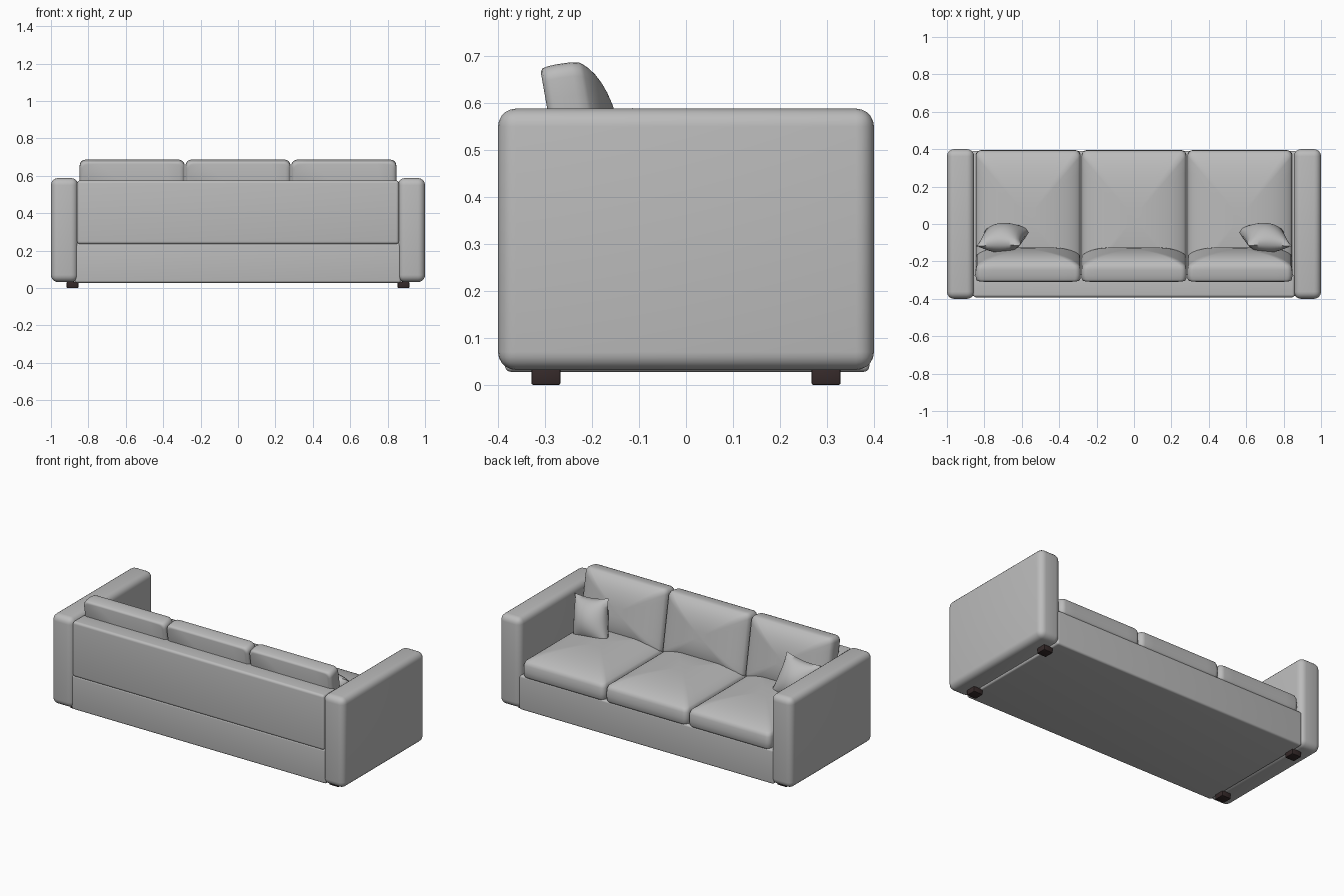
import bpy, bmesh, math
from mathutils import Vector

if "Cube" in bpy.data.objects:
    bpy.data.objects.remove(bpy.data.objects["Cube"])


def material(name, rgb):
    m = bpy.data.materials.new(name)
    m.diffuse_color = (*rgb, 1)
    m.use_nodes = True
    m.node_tree.nodes["Principled BSDF"].inputs["Base Color"].default_value = m.diffuse_color
    return m


FABRIC = material("grey fabric", (0.5, 0.5, 0.5))
WOOD = material("dark brown wood", (0.035, 0.022, 0.022))


def finish(name, bm, mat, angle=40):
    bmesh.ops.recalc_face_normals(bm, faces=bm.faces)
    me = bpy.data.meshes.new(name)
    bm.to_mesh(me)
    bm.free()
    me.materials.append(mat)
    ob = bpy.data.objects.new(name, me)
    bpy.context.collection.objects.link(ob)
    bpy.ops.object.select_all(action='DESELECT')
    ob.select_set(True)
    bpy.context.view_layer.objects.active = ob
    bpy.ops.object.shade_smooth_by_angle(angle=math.radians(angle))
    return ob


def box(name, lo, hi, radius, mat=FABRIC, segments=5):
    """Rounded box between two corners."""
    bm = bmesh.new()
    bmesh.ops.create_cube(bm, size=1)
    lo, hi = Vector(lo), Vector(hi)
    for v in bm.verts:
        v.co = Vector([(a + b) / 2 + c * (b - a) for a, b, c in zip(lo, hi, v.co)])
    bmesh.ops.bevel(bm, geom=bm.edges[:], offset=radius, segments=segments,
                    profile=0.5, affect='EDGES')
    return finish(name, bm, mat)


def cushion(name, w, l, border, crown, loc, tilt=0):
    """Boxed cushion: rounded outline, straight border, domed face along local +z."""
    outline, r, side = [], 0.03, 8
    for k, (sx, sy) in enumerate([(1, 1), (-1, 1), (-1, -1), (1, -1)]):
        for i in range(6):
            a = math.pi / 2 * (k + i / 5)
            outline.append(Vector((sx * (w / 2 - r) + r * math.cos(a),
                                   sy * (l / 2 - r) + r * math.sin(a), 0)))
        nx, ny = [(-1, 1), (-1, -1), (1, -1), (1, 1)][k]
        a = math.pi / 2 * (k + 1)
        end = Vector((nx * (w / 2 - r) + r * math.cos(a), ny * (l / 2 - r) + r * math.sin(a), 0))
        start = outline[-1].copy()
        outline += [start.lerp(end, j / side) for j in range(1, side)]
    profile = [(0.94, 0), (0.98, 0.004), (0.995, 0.015), (1, border / 2), (0.995, border - 0.004)]
    for t in (0.975, 0.95, 0.9, 0.82, 0.72, 0.6, 0.45, 0.3, 0.15):
        profile.append((t, border + crown * (1 - t ** 2.5) ** 0.6))
    bm = bmesh.new()
    rings = [[bm.verts.new((p.x * t, p.y * t, z)) for p in outline] for t, z in profile]
    n = len(outline)
    for a, b in zip(rings, rings[1:]):
        for i in range(n):
            bm.faces.new((a[i], a[(i + 1) % n], b[(i + 1) % n], b[i]))
    bm.faces.new(rings[0])
    bm.faces.new(rings[-1])
    ob = finish(name, bm, FABRIC, 50)
    ob.location = loc
    ob.rotation_euler.x = math.radians(tilt)


def pillow(name, corners, bulge):
    """Throw pillow: two bulged sheets over four corners, edges pinched inward."""
    a, b, c, d = [Vector(p) for p in corners]
    normal = (b - a).cross(d - a).normalized()
    n = 16
    bm = bmesh.new()
    for s in (1, -1):
        grid = []
        for i in range(n + 1):
            for j in range(n + 1):
                u, v = 2 * i / n - 1, 2 * j / n - 1
                pu, pv = u * (1 - 0.1 * (1 - v * v)), v * (1 - 0.1 * (1 - u * u))
                fu, fv = (pu + 1) / 2, (pv + 1) / 2
                p = a.lerp(b, fu).lerp(d.lerp(c, fu), fv)
                p += normal * s * bulge * ((1 - u * u) * (1 - v * v)) ** 0.6
                grid.append(bm.verts.new(p))
        for i in range(n):
            for j in range(n):
                k = i * (n + 1) + j
                bm.faces.new((grid[k], grid[k + 1], grid[k + n + 2], grid[k + n + 1]))
    bmesh.ops.remove_doubles(bm, verts=bm.verts, dist=0.0005)
    finish(name, bm, FABRIC, 60)


# frame: base and back panel
box("base", (-0.87, -0.385, 0.028), (0.87, 0.39, 0.24), 0.012)
box("back_panel", (-0.86, -0.392, 0.235), (0.86, -0.27, 0.575), 0.015)

# arms, feet and throw pillows on both sides
for s, side in ((-1, "left"), (1, "right")):
    x = sorted((s * 0.855, s * 1.0))
    box(side + "_arm", (x[0], -0.4, 0.032), (x[1], 0.4, 0.588), 0.038)
    for y, end in ((-0.298, "back"), (0.298, "front")):
        box(f"{side}_{end}_foot", (s * 0.885 - 0.031, y - 0.031, 0),
            (s * 0.885 + 0.031, y + 0.031, 0.034), 0.004, WOOD, 2)
    pillow(side + "_pillow", [(s * 0.61, -0.115, 0.59), (s * 0.845, -0.12, 0.56),
                              (s * 0.80, -0.03, 0.32), (s * 0.545, -0.03, 0.34)], 0.075)

# three seat cushions and three leaning back cushions
for i, place in enumerate(("left", "middle", "right")):
    x = (i - 1) * 0.566
    cushion(place + "_seat_cushion", 0.562, 0.72, 0.085, 0.07, (x, 0.035, 0.23))
    cushion(place + "_back_cushion", 0.562, 0.39, 0.07, 0.075, (x, -0.277, 0.484), -80)
